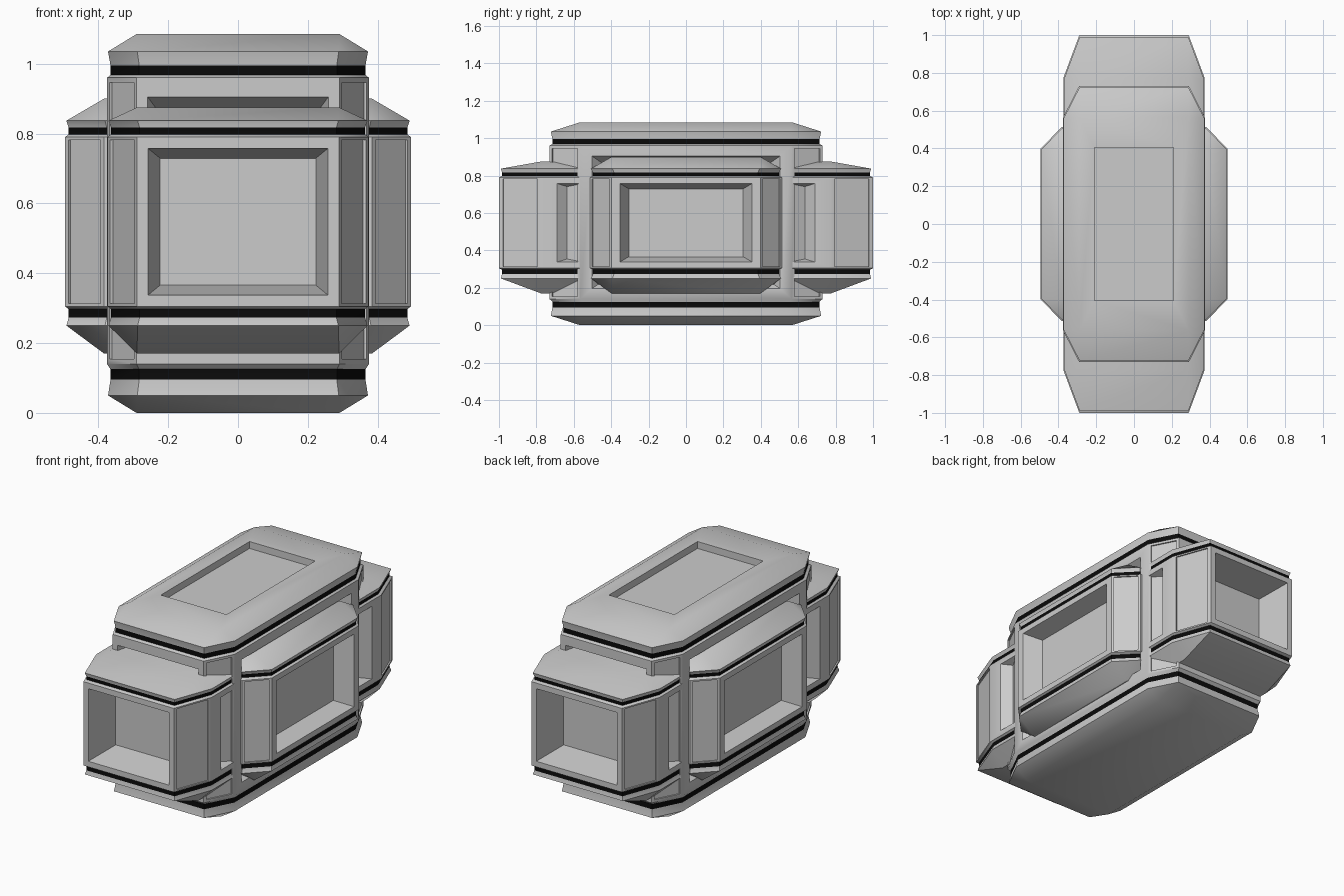
import bpy, bmesh, math
from mathutils import Vector

if "Cube" in bpy.data.objects:
    bpy.data.objects.remove(bpy.data.objects["Cube"])

K = 0.775  # where the corner chamfers start, as a share of the half size


def octagon(hx, hy):
    q = [(K, -1), (1, -K), (1, K), (K, 1)]
    return [(x * hx, y * hy) for x, y in q + [(-x, -y) for x, y in q]]


def recess(bm, face, across, up, push):
    """Extrude a face, scale it about its centre and push it inwards."""
    n, c = face.normal.copy(), face.calc_center_median()
    f = bmesh.ops.extrude_discrete_faces(bm, faces=[face])["faces"][0]
    side = Vector((-n.y, n.x, 0)).normalized() if abs(n.z) < 0.5 else Vector((1, 0, 0))
    top = n.cross(side)
    for v in f.verts:
        d = v.co - c
        v.co = c + side * d.dot(side) * across + top * d.dot(top) * up - n * push
    f.normal_update()
    return f


def block(name, hx, hy, z, roof_panel=False):
    """z: base, lip, groove bottom, groove top, wall bottom, then the same mirrored."""
    bm = bmesh.new()
    gx, gy = (hx - 0.01) / hx, (hy - 0.016) / hy
    inset = [(0.993, 0.99), (gx, gy), (gx, gy), (1, 1)]
    rings = []
    for zz, (sx, sy) in zip(z[1:-1], inset + inset[::-1]):
        rings.append([bm.verts.new((x * sx, y * sy, zz)) for x, y in octagon(hx, hy)])
    walls = []
    for r in range(7):
        for i in range(8):
            j = (i + 1) % 8
            f = bm.faces.new((rings[r][i], rings[r][j], rings[r + 1][j], rings[r + 1][i]))
            if r in (1, 5):
                f.material_index = 1
            if r == 3:
                walls.append(f)
    # Sloping caps with a triangle at each corner
    caps = []
    for ring, zz in ((rings[0], z[0]), (rings[-1], z[-1])):
        c = [bm.verts.new((sx * K * hx, sy * K * hy, zz))
             for sx, sy in ((1, -1), (1, 1), (-1, 1), (-1, -1))]
        for k in range(4):
            a, b, d = ring[2 * k], ring[2 * k + 1], ring[(2 * k + 2) % 8]
            bm.faces.new((a, b, c[k]))
            bm.faces.new((b, d, c[(k + 1) % 4], c[k]))
        caps.append(bm.faces.new(c))
    bmesh.ops.recalc_face_normals(bm, faces=bm.faces[:])
    bm.normal_update()
    # Deep windows on the main walls, shallow panels on the chamfers
    for i, f in enumerate(walls):
        if i % 2:
            f = recess(bm, f, 0.89, 0.866, 0)
            recess(bm, f, 0.865, 0.865, 0.2 * (hx if i in (1, 5) else hy))
        else:
            f = recess(bm, f, 0.82, 0.965, 0)
            recess(bm, f, 1, 1, 0.008)
    if roof_panel:
        f = recess(bm, caps[1], 0.56 / K, 0.555 / K, 0)
        recess(bm, f, 1, 1, 0.04)
    me = bpy.data.meshes.new(name)
    bm.to_mesh(me)
    bm.free()
    me.materials.append(None)
    me.materials.append(black)
    me.shade_smooth()
    me.set_sharp_from_angle(angle=math.radians(35))
    ob = bpy.data.objects.new(name, me)
    bpy.context.collection.objects.link(ob)
    return ob


black = bpy.data.materials.new("groove_black")
black.diffuse_color = (0.003, 0.003, 0.003, 1)
black.use_nodes = True
black.node_tree.nodes["Principled BSDF"].inputs["Base Color"].default_value = black.diffuse_color

# Tall central body
block("central_body", 0.375, 0.73,
      [0, 0.05, 0.095, 0.125, 0.14, 0.96, 0.968, 0.995, 1.035, 1.085], True)
# Long block running front to back
low = [0.17, 0.25, 0.273, 0.297, 0.305, 0.79, 0.798, 0.817, 0.837]
block("lengthwise_block", 0.3735, 1.0, low + [0.875])
# Wide block running side to side
block("crosswise_block", 0.495, 0.513, low + [0.9])
